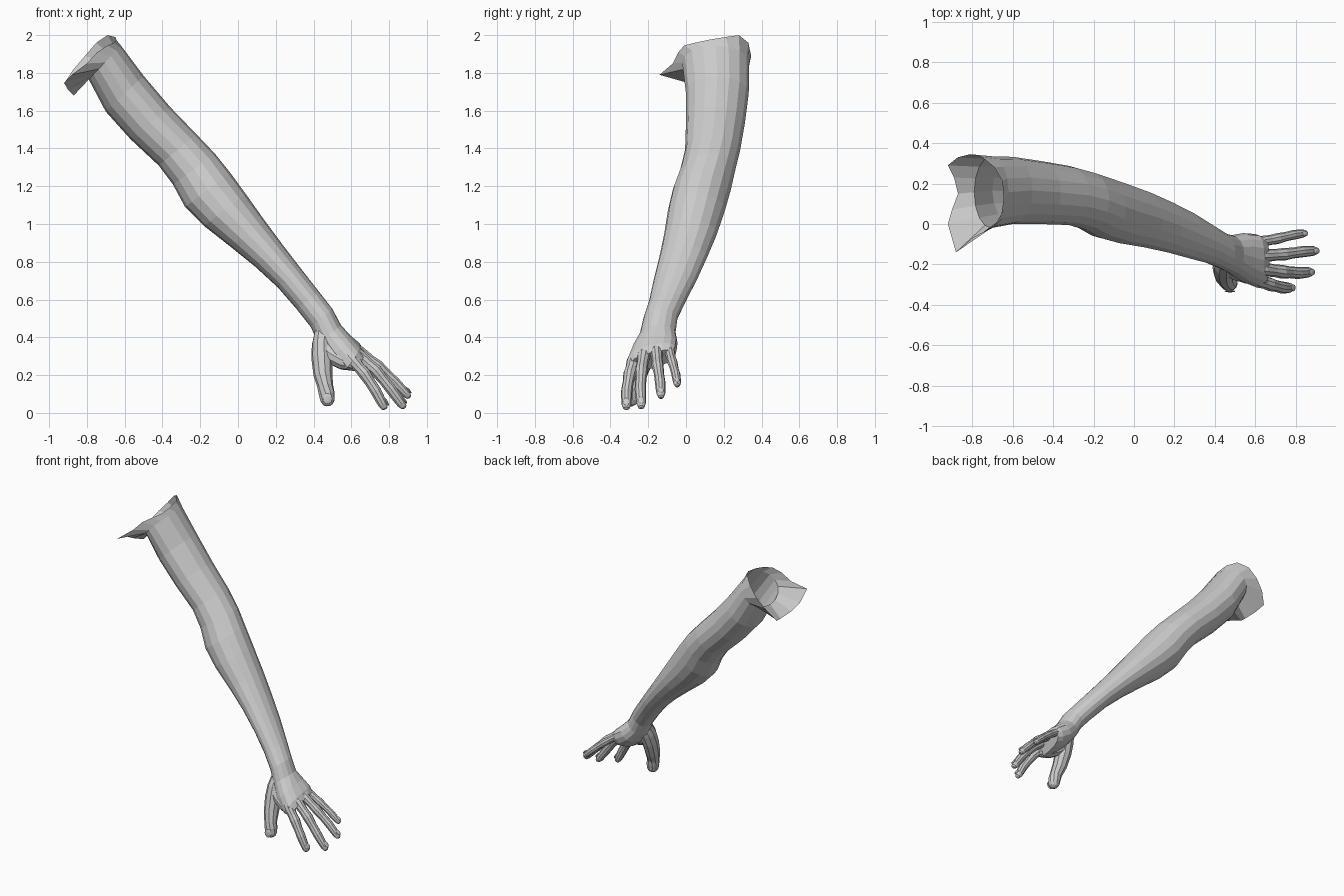
import bpy, bmesh, math
from mathutils import Vector

if "Cube" in bpy.data.objects:
    bpy.data.objects.remove(bpy.data.objects["Cube"])

SIDES = 16


def loft(name, rings, cap=True):
    """Skin a list of equal-length point rings; optionally close the far end."""
    bm = bmesh.new()
    loops = [[bm.verts.new(p) for p in ring] for ring in rings]
    n = len(loops[0])
    for a, b in zip(loops, loops[1:]):
        for i in range(n):
            j = (i + 1) % n
            bm.faces.new((a[i], a[j], b[j], b[i]))
    if cap:
        bm.faces.new(loops[-1])
    bmesh.ops.recalc_face_normals(bm, faces=bm.faces)
    mesh = bpy.data.meshes.new(name)
    bm.to_mesh(mesh)
    bm.free()
    ob = bpy.data.objects.new(name, mesh)
    bpy.context.collection.objects.link(ob)
    return ob


def section(ux, uz, lx, lz, y0, y1, tilt=0.0, power=1.0):
    """Oval across the arm from its upper edge, lower edge and y range."""
    c = Vector(((ux + lx) / 2, (y0 + y1) / 2, (uz + lz) / 2))
    u = Vector(((ux - lx) / 2, 0, (uz - lz) / 2))
    v = Vector((0, (y1 - y0) / 2, tilt))
    ring = []
    for i in range(SIDES):
        a = 2 * math.pi * i / SIDES
        ca, sa = math.cos(a), math.sin(a)
        ca = math.copysign(abs(ca) ** power, ca)
        sa = math.copysign(abs(sa) ** power, sa)
        ring.append(c + u * ca + v * sa)
    return ring


def tube(name, path, sides=10):
    """Round tube through (x, y, z, radius) points, with a rounded tip."""
    pts = [Vector(p[:3]) for p in path]
    rings = []
    for i, p in enumerate(pts):
        t = (pts[min(i + 1, len(pts) - 1)] - pts[max(i - 1, 0)]).normalized()
        s = t.cross(Vector((0.6, 0, 0.8))).normalized()
        w = s.cross(t)
        r = path[i][3]
        rings.append([p + r * (s * math.cos(2 * math.pi * k / sides)
                               + w * math.sin(2 * math.pi * k / sides)) for k in range(sides)])
    return loft(name, rings)


def nail(name, pos, along, out, length, width):
    """Thin oval plate lying on a fingertip."""
    bpy.ops.mesh.primitive_uv_sphere_add(segments=10, ring_count=6)
    ob = bpy.context.object
    ob.name = name
    z = Vector(out).normalized()
    x = Vector(along).normalized()
    x = (x - z * x.dot(z)).normalized()
    y = z.cross(x)
    for v in ob.data.vertices:
        c = v.co.copy()
        v.co = Vector(pos) + x * c.x * length + y * c.y * width + z * c.z * 0.006


# Open shoulder rim, flaring into the armpit flap
rim = [(-.645, .12, 1.975), (-.65, .21, 1.99), (-.69, .28, 2.0), (-.75, .33, 1.96),
       (-.81, .345, 1.89), (-.87, .33, 1.82), (-.92, .29, 1.745), (-.89, .23, 1.70),
       (-.87, .15, 1.68), (-.90, .07, 1.71), (-.92, .0, 1.75), (-.88, -.14, 1.79),
       (-.80, -.07, 1.85), (-.745, -.04, 1.91), (-.69, -.01, 1.945), (-.655, .05, 1.96)]

# Upper arm, elbow, forearm, wrist and palm in one skin
stations = [
    (-.62, 1.945, -.79, 1.765, -.02, .335),
    (-.50, 1.785, -.70, 1.595, .0, .332),
    (-.36, 1.62, -.57, 1.45, .0, .312),
    (-.22, 1.475, -.42, 1.31, -.005, .287),
    (-.12, 1.37, -.345, 1.21, -.03, .262),
    (-.04, 1.27, -.28, 1.09, -.07, .237),
    (.04, 1.16, -.18, .99, -.095, .207),
    (.14, 1.02, -.04, .88, -.115, .165),
    (.24, .885, .09, .775, -.14, .115),
    (.34, .755, .21, .665, -.17, .06),
    (.43, .64, .31, .55, -.195, .0),
    (.50, .55, .385, .455, -.225, -.045),
    (.545, .465, .42, .38, -.245, -.055, .005),
    (.595, .41, .485, .30, -.285, -.045, .015, .85),
    (.645, .36, .56, .24, -.312, -.05, .03, .8),
    (.67, .32, .60, .235, -.30, -.065, .03, .8),
]
loft("arm", [rim] + [section(*s) for s in stations])

# Thumb and the web that joins it to the palm
tube("thumb", [(.455, -.17, .43, .05), (.448, -.20, .36, .058), (.445, -.225, .29, .057),
               (.45, -.258, .20, .05), (.462, -.283, .14, .042), (.47, -.29, .10, .043),
               (.474, -.293, .065, .039), (.476, -.293, .045, .028), (.477, -.293, .036, .012)])
tube("thumb_web", [(.45, -.20, .35, .05), (.50, -.225, .305, .052),
                   (.56, -.25, .272, .046), (.63, -.275, .25, .03)])
nail("thumb_nail", (.474, -.332, .075), (0, .05, -1), (0, -1, 0), .03, .026)

# Fingers: root, middle joint, last joint, tip, thickness
fingers = {
    "index": ((.57, -.265, .32), (.67, -.298, .208), (.73, -.314, .115), (.777, -.316, .024), 1.0),
    "middle": ((.58, -.215, .355), (.73, -.236, .225), (.81, -.242, .125), (.878, -.237, .03), 1.0),
    "ring": ((.58, -.16, .37), (.74, -.15, .25), (.83, -.137, .165), (.905, -.132, .085), .93),
    "little": ((.56, -.10, .375), (.71, -.072, .268), (.785, -.054, .205), (.85, -.045, .145), .8),
}
for key, (root, mid, last, tip, k) in fingers.items():
    a, b, c, d = map(Vector, (root, mid, last, tip))
    rows = [(a, .026), (a.lerp(b, .4), .036), (a.lerp(b, .75), .031), (b, .034),
            (b.lerp(c, .5), .029), (c, .03), (c.lerp(d, .45), .028),
            (c.lerp(d, .8), .025), (d, .017), (d + (d - c) * .06, .007)]
    tube(key + "_finger", [(*p, r * k) for p, r in rows])
    t = (d - c).normalized()
    out = t.cross(Vector((0, 1, 0))).normalized()
    out = out if out.x > 0 else -out
    nail(key + "_nail", c.lerp(d, .75) + out * .025 * k, t, out, .024 * k, .017 * k)
